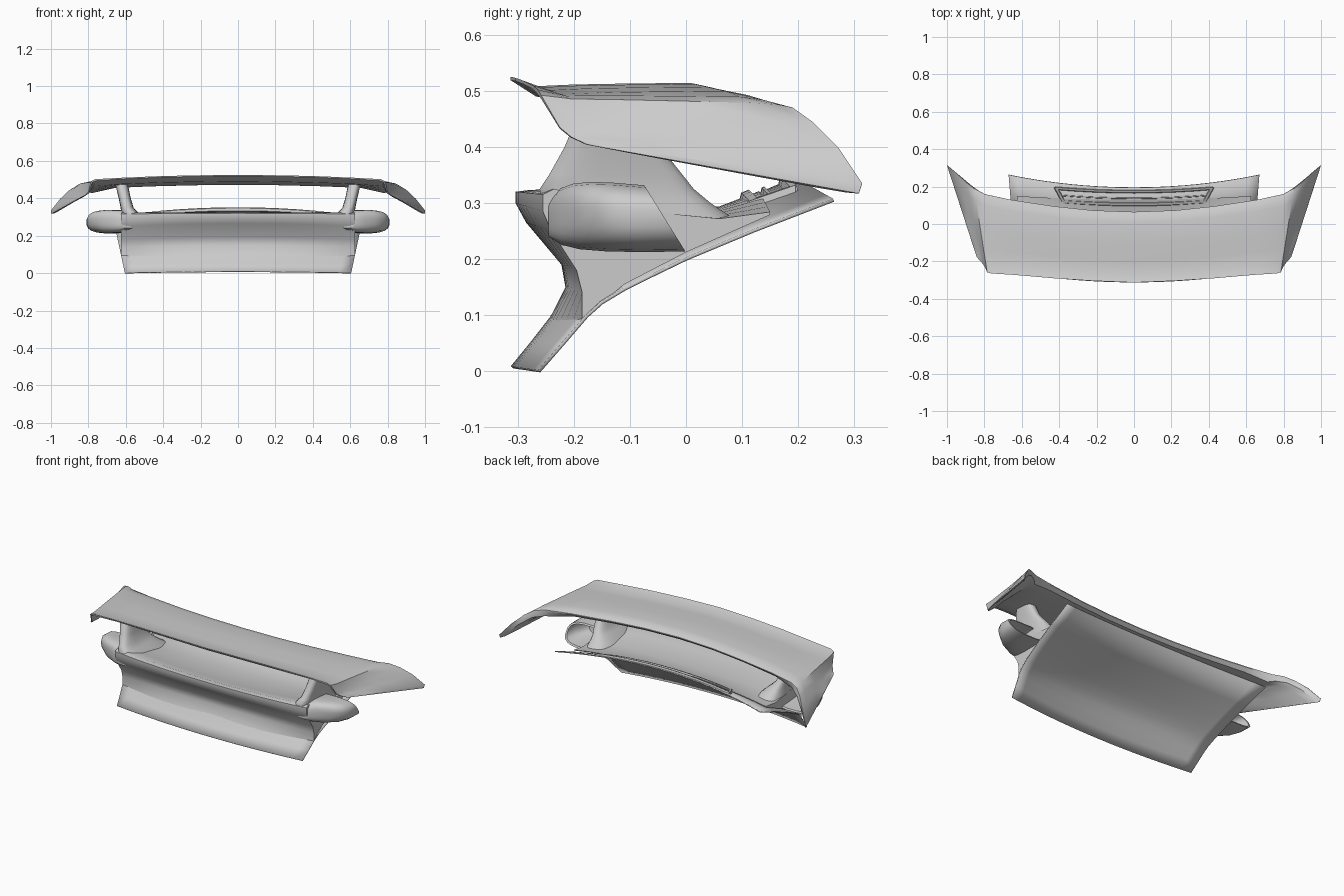
import bpy, bmesh, math
from mathutils import Vector

if "Cube" in bpy.data.objects:
    bpy.data.objects.remove(bpy.data.objects["Cube"])


def loft(name, rings, closed=True, caps=True, angle=35):
    """Skin a list of equal-length point rings into one mesh object."""
    bm = bmesh.new()
    vs = [[bm.verts.new(p) for p in r] for r in rings]
    n = len(rings[0])
    for a, b in zip(vs, vs[1:]):
        for i in range(n if closed else n - 1):
            j = (i + 1) % n
            bm.faces.new((a[i], a[j], b[j], b[i]))
    if closed and caps:
        bm.faces.new(vs[0])
        bm.faces.new(vs[-1])
    bmesh.ops.recalc_face_normals(bm, faces=bm.faces)
    me = bpy.data.meshes.new(name)
    bm.to_mesh(me)
    bm.free()
    ob = bpy.data.objects.new(name, me)
    bpy.context.collection.objects.link(ob)
    bpy.ops.object.select_all(action='DESELECT')
    bpy.context.view_layer.objects.active = ob
    ob.select_set(True)
    bpy.ops.object.shade_smooth_by_angle(angle=math.radians(angle))
    return ob


def oval(a0, a1, b0, b1, n=20, p=0.7):
    """Rounded rectangle filling a0..a1 by b0..b1."""
    out = []
    for i in range(n):
        t = 2 * math.pi * (i + 0.5) / n
        c, s = math.cos(t), math.sin(t)
        out.append(((a0 + a1) / 2 + (a1 - a0) / 2 * math.copysign(abs(c) ** p, c),
                    (b0 + b1) / 2 + (b1 - b0) / 2 * math.copysign(abs(s) ** p, s)))
    return out


def lerp2(a, b, k):
    return (a[0] + (b[0] - a[0]) * k, a[1] + (b[1] - a[1]) * k)


def mirror_x(rings):
    """Half stations from x=0 outwards -> full span."""
    left = [[(-x, y, z) for x, y, z in r] for r in reversed(rings[1:])]
    return left + rings


# Upper wing: trailing point, leading point, camber, inward tilt, thickness
stations = [
    ((0, -.313, .525), (.0, .065, .492), 1, 0, 1),
    ((.22, -.304, .523), (.22, .073, .490), 1, 0, 1),
    ((.43, -.290, .518), (.43, .095, .485), 1, 0, 1),
    ((.64, -.272, .509), (.66, .130, .480), .9, 0, 1.05),
    ((.765, -.264, .502), (.80, .160, .475), .6, .2, 1.5),
    ((.785, -.258, .492), (.855, .190, .470), .3, .6, 1.5),
    ((.80, -.225, .435), (.90, .225, .445), .1, .9, 1),
    ((.815, -.205, .418), (.95, .272, .398), 0, 1, .7),
    ((.84, -.178, .405), (1.0, .314, .335), 0, 1, .45),
    ((.845, -.165, .402), (.998, .308, .317), 0, 1, .2),
]
shape = [(0, 0, .006), (.12, -.013, .018), (.3, -.004, .026), (.55, .006, .034),
         (.85, .017, .042), (.95, .012, .034), (1, 0, .004)]
rings = []
for T, L, cam, tilt, thick in stations:
    T, L = Vector(T), Vector(L)
    d = Vector((-tilt, 0, -1 + .6 * tilt)).normalized()
    top = [T.lerp(L, t) + Vector((0, 0, c * cam)) for t, c, h in shape]
    low = [p + d * s[2] * thick for p, s in zip(top, shape)]
    rings.append([tuple(p) for p in top + low[::-1]])
loft("upper_wing", mirror_x(rings))

# Crowned lid panel
lid_mid = [(-.31, .007), (-.275, .05), (-.24, .095), (-.215, .135), (-.18, .17),
           (-.13, .2), (-.06, .235), (.06, .286), (.195, .343)]
lid_edge = [(-.262, 0), (-.22, .048), (-.177, .098), (-.15, .122), (-.11, .146),
            (-.06, .171), (0, .2), (.12, .25), (.263, .305)]
rings = []
for i in range(11):
    u = i / 10
    r = []
    for a, b in zip(lid_mid, lid_edge):
        y, z = lerp2(a, b, u ** 2)
        r.append((u * (.605 + .065 * z / .305), y, z))
    rings.append(r)
lid = loft("lid_panel", mirror_x(rings), closed=False)
m = lid.modifiers.new("thickness", 'SOLIDIFY')
m.thickness, m.offset = .006, 0

# Lower tail: undercut face, lip and dished tray
tail_mid = [(-.245, .09), (-.215, .15), (-.222, .19), (-.285, .265), (-.304, .3),
            (-.304, .32), (-.28, .323), (-.2, .297), (-.03, .285), (.06, .294),
            (.13, .321), (.13, .318), (-.06, .238), (-.19, .165)]
tail_edge = [(-.185, .093), (-.185, .14), (-.195, .18), (-.24, .25), (-.255, .285),
             (-.255, .315), (-.235, .325), (-.15, .305), (-.02, .28), (.06, .272),
             (.15, .284), (.15, .279), (0, .212), (-.11, .155)]
rings = []
for i in range(9):
    u = i / 8
    rings.append([(u * .625, *lerp2(a, b, u ** 2.2)) for a, b in zip(tail_mid, tail_edge)])
loft("lower_tail", mirror_x(rings), angle=40)

# Struts (z, y0, y1, x0, x1) and side air ducts (y, x0, x1, z0, z1, rake)
strut = [(.27, -.24, .09, .48, .625), (.30, -.26, .045, .505, .625), (.325, -.262, .015, .535, .625),
         (.35, -.245, -.005, .558, .628), (.40, -.217, -.045, .573, .638), (.49, -.18, -.08, .592, .66)]
duct = [(-.245, .55, .63, .24, .305, 0), (-.222, .54, .675, .225, .327, 0),
        (-.195, .54, .735, .217, .335, .1), (-.155, .54, .785, .213, .338, .25),
        (-.105, .55, .808, .212, .337, .45), (-.038, .56, .81, .213, .332, .62),
        (-.038, .575, .8, .222, .323, .62), (-.1, .58, .79, .226, .319, .45),
        (-.165, .58, .745, .235, .31, .2)]
for side, s in (("left", -1), ("right", 1)):
    loft("strut_" + side, [[(s * x, y, z) for x, y in oval(x0, x1, y0, y1)]
                           for z, y0, y1, x0, x1 in strut], angle=50)
    loft("side_duct_" + side, [[(s * x, y + (.273 - z) * k, z) for x, z in oval(x0, x1, z0, z1)]
                               for y, x0, x1, z0, z1, k in duct], angle=50)


# Air intake grille: frame and slat standing on the lid surface
def lid_z(x, y):
    (y0, z0), (y1, z1) = [lerp2(lid_mid[i], lid_edge[i], (x / .66) ** 2) for i in (7, 8)]
    return z0 + (z1 - z0) * (y - y0) / (y1 - y0) + .002


def bar(name, y, half, w, h):
    rings = []
    for i in range(9):
        x = half * (i / 4 - 1)
        yy = y + .018 * (x / .42) ** 2
        rings.append([(x, yy + k * w, lid_z(x, yy + k * w) + e)
                      for k, e in ((-1, 0), (-.6, h), (.6, h), (1, 0))])
    loft(name, rings)


bar("grille_front_frame", .105, .375, .011, .014)
bar("grille_slat", .137, .39, .004, .008)
bar("grille_rear_frame", .173, .42, .009, .014)
for side, s in (("left", -1), ("right", 1)):
    ends = [[(s * (x + k * .012), y, lid_z(x + k * .012, y) + e)
             for k, e in ((-1, 0), (-.6, .014), (.6, .014), (1, 0))]
            for x, y in ((.372, .11), (.418, .195))]
    loft("grille_end_" + side, ends)
